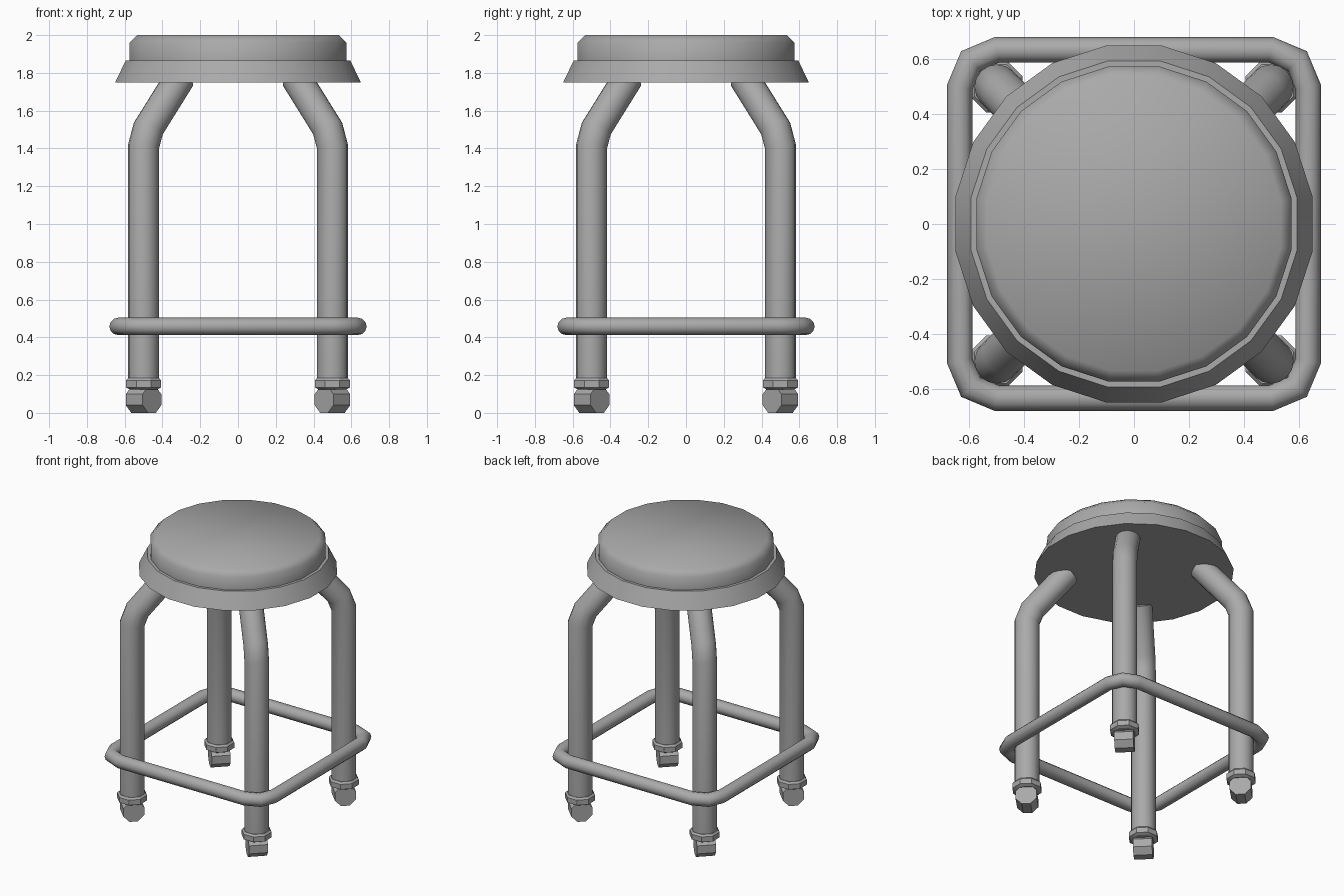
import bpy, bmesh, math
from mathutils import Vector, Matrix

cube = bpy.data.objects.get("Cube")
if cube:
    bpy.data.objects.remove(cube)

grey = bpy.data.materials.new("stool grey")
grey.diffuse_color = (0.4, 0.4, 0.4, 1)
grey.use_nodes = True
grey.node_tree.nodes["Principled BSDF"].inputs["Base Color"].default_value = (0.4, 0.4, 0.4, 1)


def finish(name, bm, angle=40):
    bmesh.ops.recalc_face_normals(bm, faces=bm.faces)
    mesh = bpy.data.meshes.new(name)
    bm.to_mesh(mesh)
    bm.free()
    mesh.materials.append(grey)
    obj = bpy.data.objects.new(name, mesh)
    bpy.context.collection.objects.link(obj)
    bpy.ops.object.select_all(action='DESELECT')
    obj.select_set(True)
    bpy.context.view_layer.objects.active = obj
    bpy.ops.object.shade_smooth_by_angle(angle=math.radians(angle))
    return obj


def skin(bm, rings, closed=False):
    """Join successive vertex rings with quads, capping open ends."""
    rings = [[bm.verts.new(p) for p in ring] for ring in rings]
    n = len(rings[0])
    pairs = list(zip(rings, rings[1:])) + ([(rings[-1], rings[0])] if closed else [])
    for a, b in pairs:
        for i in range(n):
            j = (i + 1) % n
            bm.faces.new((a[i], a[j], b[j], b[i]))
    if not closed:
        bm.faces.new(rings[0])
        bm.faces.new(rings[-1])


def lathe(name, profile, sides, angle=40):
    """Turn (flat radius, height) pairs, with flats facing the axes."""
    bm = bmesh.new()
    turns = [math.tau * (i + 0.5) / sides for i in range(sides)]
    grow = 1 / math.cos(math.pi / sides)
    skin(bm, [[Vector((r * grow * math.cos(t), r * grow * math.sin(t), z)) for t in turns]
              for r, z in profile])
    return finish(name, bm, angle)


def tube(name, path, radius, normal, sides=12, closed=False):
    """Mitred tube along a flat path whose plane has the given normal."""
    path = [Vector(p) for p in path]
    normal = Vector(normal).normalized()
    rings = []
    for i, p in enumerate(path):
        before = p - path[i - 1] if closed or i else path[1] - p
        after = path[(i + 1) % len(path)] - p if closed or i < len(path) - 1 else before
        before, after = before.normalized(), after.normalized()
        tangent = (before + after).normalized()
        side = normal.cross(tangent) / tangent.dot(before)
        rings.append([p + radius * (side * math.cos(t) + normal * math.sin(t))
                      for t in (math.tau * k / sides for k in range(sides))])
    bm = bmesh.new()
    skin(bm, rings, closed)
    return finish(name, bm, 50)


# Seat: flared rim and softly chamfered cushion
lathe("seat_rim", [(0.65, 1.75), (0.595, 1.865), (0.57, 1.865)], 20, 25)
lathe("seat_cushion", [(0.575, 1.86), (0.575, 1.96), (0.535, 2.0)], 20, 60)

# Square foot rail with chamfered corners
corner = [(0.635, 0.5), (0.595, 0.595), (0.5, 0.635)]
rail = [Matrix.Rotation(k * math.pi / 2, 3, 'Z') @ Vector((x, y, 0.458))
        for k in range(4) for x, y in corner]
tube("foot_rail", rail, 0.046, (0, 0, 1), closed=True)

# Four bent legs, each with a collar and a wheel rolling outwards
for k, label in enumerate(("back_left", "back_right", "front_right", "front_left")):
    spin = Matrix.Rotation(k * math.pi / 2, 4, 'Z')
    leg_path = [(0.5, 0.14), (0.5, 1.41), (0.475, 1.505), (0.31, 1.77)]
    tube(label + "_leg", [spin @ Vector((d, d, z)) for d, z in leg_path],
         0.082, spin.to_3x3() @ Vector((1, -1, 0)), 16)

    collar = lathe(label + "_collar",
                   [(0.075, 0.125), (0.093, 0.135), (0.093, 0.172), (0.082, 0.185)], 8, 25)
    collar.matrix_world = spin @ Matrix.Translation((0.5, 0.5, 0))

    wheel = lathe(label + "_wheel", [(0.07, -0.063), (0.07, 0.063)], 8, 25)
    wheel.matrix_world = (spin @ Matrix.Translation((0.5, 0.5, 0.07))
                          @ Matrix.Rotation(math.radians(-45), 4, 'Z')
                          @ Matrix.Rotation(math.pi / 2, 4, 'Y'))
